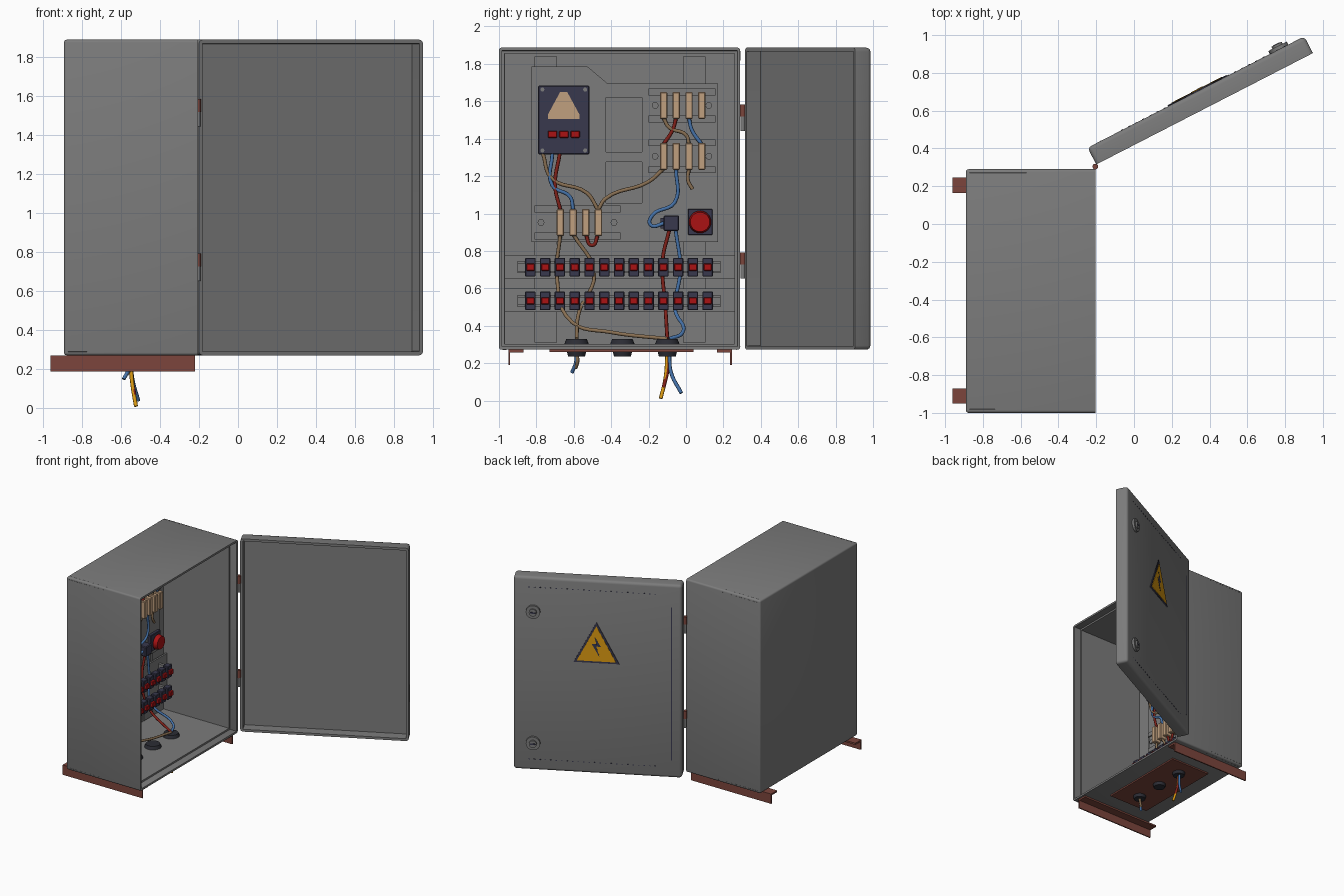
import bpy
import bmesh
import math
from mathutils import Matrix, Vector

if "Cube" in bpy.data.objects:
    bpy.data.objects.remove(bpy.data.objects["Cube"])


def material(name, *rgb):
    m = bpy.data.materials.new(name)
    m.use_nodes = True
    m.diffuse_color = (*rgb, 1)
    m.node_tree.nodes["Principled BSDF"].inputs["Base Color"].default_value = (*rgb, 1)
    return m


grey = material("grey paint", .2, .2, .2)
rust = material("rust brown", .2, .06, .045)
navy = material("dark navy", .04, .04, .075)
tan = material("tan ceramic", .53, .35, .21)
red = material("red plastic", .4, .006, .007)
blue = material("blue wire", .06, .17, .4)
brown = material("brown wire", .25, .16, .085)
crimson = material("crimson wire", .22, .015, .01)
yellow = material("yellow", .72, .33, .006)
black = material("black rubber", .025, .026, .035)


def add(name, data, mat, parent=None):
    ob = bpy.data.objects.new(name, data)
    bpy.context.collection.objects.link(ob)
    data.materials.append(mat)
    ob.parent = parent
    return ob


def from_bmesh(name, bm, mat, parent=None):
    me = bpy.data.meshes.new(name)
    bmesh.ops.recalc_face_normals(bm, faces=bm.faces)
    bm.to_mesh(me)
    bm.free()
    return add(name, me, mat, parent)


def cuboid(x, y, z):
    bm = bmesh.new()
    mid = Vector([(a + b) / 2 for a, b in (x, y, z)])
    size = [b - a for a, b in (x, y, z)]
    bmesh.ops.create_cube(bm, size=1, matrix=Matrix.Translation(mid) @ Matrix.Diagonal((*size, 1)))
    return bm


def box(name, x, y, z, mat, parent=None, bevel=0):
    bm = cuboid(x, y, z)
    if bevel:
        bmesh.ops.bevel(bm, geom=bm.edges[:], offset=bevel, segments=1, affect='EDGES')
    return from_bmesh(name, bm, mat, parent)


def tray(name, x, y, z, radius, steps, mat):
    """Rounded case open towards +x; steps are (rim width, depth) pairs."""
    bm = cuboid(x, y, z)
    edges = [e for e in bm.edges if not all(v.co.x > x[1] - .001 for v in e.verts)]
    bmesh.ops.bevel(bm, geom=edges, offset=radius, segments=3, profile=.5, affect='EDGES')
    mouth = max(bm.faces, key=lambda f: f.calc_center_median().x)
    for rim, depth in steps:
        bmesh.ops.inset_individual(bm, faces=[mouth], thickness=rim)
        bmesh.ops.inset_individual(bm, faces=[mouth], thickness=.001, depth=-depth)
    return from_bmesh(name, bm, mat)


def cylinder(name, centre, r1, r2, length, mat, axis='Z', parent=None, sides=24):
    bm = bmesh.new()
    turn = Matrix.Rotation(math.pi / 2, 4, 'Y') if axis == 'X' else Matrix()
    bmesh.ops.create_cone(bm, cap_ends=True, segments=sides, radius1=r1, radius2=r2,
                          depth=length, matrix=Matrix.Translation(centre) @ turn)
    return from_bmesh(name, bm, mat, parent)


def plate(name, outlines, x, mat, parent=None):
    """Flat sheet in the y-z plane; later outlines cut holes."""
    cu = bpy.data.curves.new(name, 'CURVE')
    cu.dimensions = '2D'
    cu.fill_mode = 'BOTH'
    cu.extrude = (x[1] - x[0]) / 2
    for pts in outlines:
        sp = cu.splines.new('POLY')
        sp.points.add(len(pts) - 1)
        for p, co in zip(sp.points, pts):
            p.co = (*co, 0, 1)
        sp.use_cyclic_u = True
    ob = add(name, cu, mat, parent)
    ob.rotation_euler = (math.pi / 2, 0, math.pi / 2)
    ob.location.x = sum(x) / 2
    return ob


def rect(y0, y1, z0, z1):
    return [(y0, z0), (y1, z0), (y1, z1), (y0, z1)]


def wire(name, mat, *pts):
    """Cable through (y, z) points, drifting forward to the glands near the floor."""
    cu = bpy.data.curves.new(name, 'CURVE')
    cu.dimensions = '3D'
    cu.bevel_depth = .01
    cu.bevel_resolution = 2
    cu.resolution_u = 6
    cu.use_fill_caps = True
    sp = cu.splines.new('BEZIER')
    sp.bezier_points.add(len(pts) - 1)
    for b, p in zip(sp.bezier_points, pts):
        y, z = p[:2]
        x = p[2] if len(p) > 2 else -.55 - .25 * min(1, max(0, (z - .33) / .2))
        b.co = (x, y, z)
        b.handle_left_type = b.handle_right_type = 'AUTO'
    add(name, cu, mat)


# Cabinet body, feet and gland plate
tray("cabinet_body", (-.89, -.205), (-1, .29), (.272, 1.887), .014, [(.016, .06), (.014, .605)], grey)
for y, edge in ((-.95, -.95), (.165, .235)):
    box("foot_flange", (-.96, -.22), (y, y + .08), (.258, .272), rust)
    box("foot_web", (-.96, -.22), (edge, edge + .01), (.19, .272), rust)
box("gland_plate", (-.74, -.37), (-.73, .04), (.26, .273), rust)
for y in (-.585, -.34, -.1):
    cylinder("cable_gland", (-.55, y, .27), .045, .062, .07, black)
    cylinder("gland_collar", (-.55, y, .316), .065, .055, .025, black)

# Open door with locks, warning sign and weld marks
door = tray("door", (-.1, 0), (0, 1.29), (.272, 1.887), .022, [(.02, .082)], grey)
door.location = (-.2, .315, 0)
door.rotation_euler.z = math.radians(-62.8)
for z in (.5, 1.6):
    cylinder("lock_ring", (-.108, 1.14, z), .055, .055, .02, grey, 'X', door)
    cylinder("lock_core", (-.12, 1.14, z), .03, .03, .02, grey, 'X', door)
    box("key_slot", (-.132, -.129), (1.12, 1.16), (z - .006, z + .006), navy, door)
plate("sign_border", [[(.48, 1.2), (.83, 1.2), (.655, 1.54)]], (-.106, -.099), navy, door)
plate("sign_face", [[(.505, 1.215), (.805, 1.215), (.655, 1.508)]], (-.109, -.1), yellow, door)
plate("sign_bolt", [[(.67, 1.42), (.62, 1.34), (.655, 1.34), (.63, 1.25),
                     (.69, 1.36), (.655, 1.36)]], (-.111, -.1), navy, door)
box("door_seam", (-.102, -.099), (.078, .084), (.42, 1.7), navy, door)
for i in range(24):
    for z in (.36, 1.8):
        box("weld_mark", (-.102, -.099), (.2 + i * .042, .212 + i * .042), (z, z + .006), navy, door)
for z in (1.52, .73):
    cylinder("hinge_pin", (-.205, .304, z + .03), .015, .015, .065, rust, sides=12)
    cylinder("hinge_knuckle", (-.205, .304, z - .04), .012, .012, .075, grey, sides=12)

# Mounting straps and panel
for y in (-.75, .045):
    box("mounting_strap", (-.872, -.86), (y - .06, y + .06), (.31, 1.84), grey)
    box("strap_rib", (-.862, -.852), (y - .022, y + .022), (.42, 1.74), grey)
plate("mounting_panel", [[(-.827, .848), (.17, .848), (.17, 1.696), (-.42, 1.696),
                          (-.528, 1.787), (-.827, 1.787)],
                         rect(-.427, -.235, 1.328, 1.62), rect(-.427, -.235, 1.056, 1.275)],
      (-.856, -.842), grey)


def rail(name, y, z, half, x):
    box(name, (x, x + .008), y, (z - half, z + half), grey)
    for side in (-1, 1):
        e = z + side * half * .8
        box(name + "_lip", (x, x + .02), y, (e - half * .2, e + half * .2), grey)


# Terminal rows
for y0, z, y_range in ((-.12, 1.578, (-.2, .157)), (-.12, 1.306, (-.2, .157)), (-.672, .952, (-.81, -.35))):
    rail("terminal_rail", y_range, z, .09, -.843)
    for y in (y_range[0] + .035, y_range[1] - .035):
        cylinder("rail_screw", (-.832, y, z), .018, .018, .012, grey, 'X', sides=12)
    for i in range(4):
        y = y0 + i * .068
        box("terminal", (-.835, -.765), (y - .02, y + .02), (z - .072, z + .072), tan, bevel=.005)

# Breaker rows on cross bars
for z in (.713, .533):
    box("cross_bar", (-.852, -.838), (-.97, .265), (z - .06, z + .066), grey)
    rail("breaker_rail", (-.9, .185), z, .032, -.765)
    for y in (-.87, .155):
        box("rail_post", (-.84, -.76), (y - .012, y + .012), (z - .02, z + .02), grey)
    for i in range(13):
        y = -.832 + i * .079
        box("breaker", (-.76, -.71), (y - .028, y + .028), (z - .05, z + .05), navy, bevel=.004)
        box("breaker_switch", (-.715, -.69), (y - .022, y + .022), (z - .019, z + .019), red, bevel=.004)

# Control board
box("control_board", (-.843, -.79), (-.79, -.517), (1.315, 1.685), navy, bevel=.005)
plate("board_triangle", [[(-.738, 1.505), (-.57, 1.505), (-.57, 1.53), (-.635, 1.65),
                          (-.673, 1.65), (-.738, 1.53)]], (-.79, -.782), tan)
for y in (-.714, -.653, -.592):
    box("board_button", (-.792, -.77), (y - .025, y + .025), (1.405, 1.442), red, bevel=.004)
for y in (-.768, -.539):
    for z in (1.337, 1.663):
        cylinder("board_screw", (-.788, y, z), .011, .011, .01, grey, 'X', sides=12)

# Relay and stop button
box("relay", (-.843, -.77), (-.12, -.037), (.907, .99), navy, bevel=.006)
box("relay_base", (-.843, -.81), (-.135, -.11), (.92, .975), navy)
box("button_base", (-.843, -.815), (.01, .142), (.885, 1.025), navy, bevel=.004)
cylinder("button_stem", (-.805, .075, .955), .035, .035, .03, grey, 'X')
cylinder("stop_button", (-.782, .075, .955), .06, .052, .035, red, 'X')

# Wiring
wire("wire", brown, (-.765, 1.32), (-.72, 1.19), (-.53, 1.11), (-.47, 1.02))
wire("wire", blue, (-.715, 1.32), (-.715, 1.15), (-.62, 1.09), (-.603, 1.02))
wire("wire", crimson, (-.675, 1.32), (-.7, 1.15), (-.672, 1.02))
wire("wire", brown, (-.47, 1.02), (-.43, 1.08), (-.2, 1.17), (-.12, 1.24))
wire("wire", brown, (-.12, 1.51), (-.09, 1.46), (0, 1.42), (.016, 1.37))
wire("wire", crimson, (-.053, 1.51), (-.07, 1.45), (-.12, 1.37))
wire("wire", blue, (.016, 1.51), (.03, 1.45), (.083, 1.37))
wire("wire", blue, (-.053, 1.24), (-.06, 1.06), (-.18, .99), (-.19, .94), (-.11, .95))
wire("wire", brown, (.016, 1.24), (.01, 1.18), (.035, 1.13))
wire("wire", crimson, (-.536, .89), (-.503, .83), (-.47, .89))
wire("wire", brown, (-.672, .89), (-.69, .66), (-.61, .42), (-.4, .365), (-.1, .33))
wire("wire", brown, (-.603, .89), (-.49, .68), (-.57, .48), (-.585, .33))
wire("wire", crimson, (-.09, .91), (-.125, .75), (-.11, .5), (-.1, .33))
wire("wire", blue, (-.055, .91), (-.03, .7), (-.06, .5), (-.02, .36), (-.09, .33))

# Cable tails below the floor
wire("cable_tail", yellow, (-.1, .25), (-.11, .12, -.54), (-.135, .011, -.522))
wire("cable_tail", blue, (-.09, .25), (-.08, .15, -.54), (-.025, .04, -.51))
wire("cable_tail", crimson, (-.1, .25), (-.1, .16, -.545), (-.12, .07, -.53))
wire("cable_tail", blue, (-.585, .25), (-.59, .2, -.56), (-.61, .15, -.585))
wire("cable_tail", brown, (-.585, .25), (-.58, .21, -.55), (-.59, .175, -.57))

# Smooth shading with sharp edges kept
meshes = [o for o in bpy.context.scene.objects if o.type == 'MESH']
for o in meshes:
    o.select_set(True)
bpy.context.view_layer.objects.active = meshes[0]
bpy.ops.object.shade_smooth_by_angle(angle=math.radians(35))
